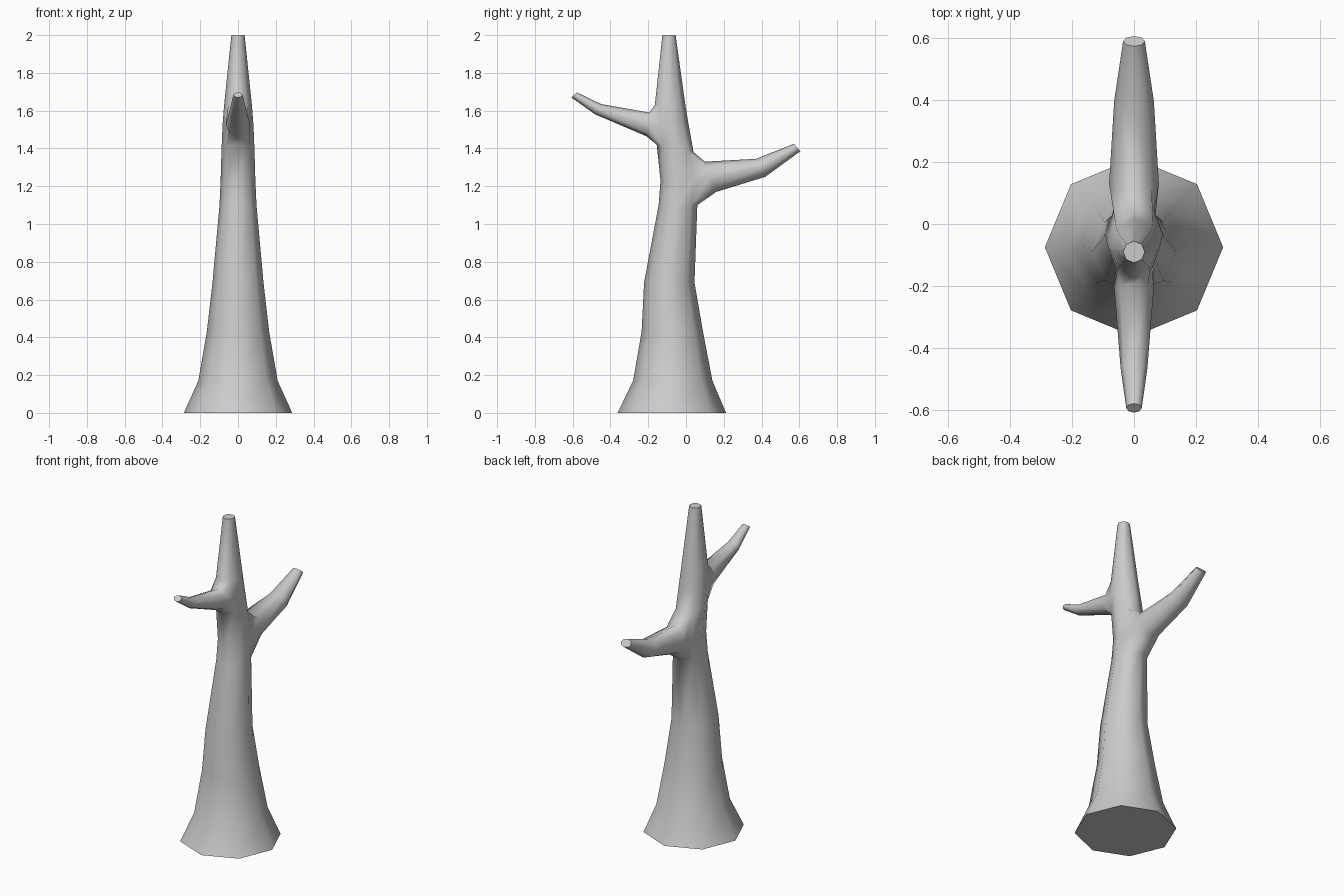
import bpy
import bmesh
from math import cos, sin, pi, radians
from mathutils import Vector

cube = bpy.data.objects.get("Cube")
if cube:
    bpy.data.objects.remove(cube, do_unlink=True)

SIDES = 8
bm = bmesh.new()


def ring(y0, z0, y1, z1, half_width):
    """Eight-sided loop spanning two profile points, with a half width along x."""
    a, b = Vector((0, y0, z0)), Vector((0, y1, z1))
    mid, half = (a + b) / 2, (b - a) / 2
    side = Vector((half_width, 0, 0))
    angles = [2 * pi * k / SIDES for k in range(SIDES)]
    return [bm.verts.new(mid + side * cos(t) + half * sin(t)) for t in angles]


def bridge(low, high, skip=()):
    for k in range(SIDES):
        if k not in skip:
            n = (k + 1) % SIDES
            bm.faces.new((low[k], low[n], high[n], high[k]))


# Trunk loops: front y, z, back y, z, half width
trunk = [ring(*r) for r in (
    (-.362, 0, .212, 0, .287),
    (-.28, .17, .14, .17, .21),
    (-.235, .43, .09, .43, .165),
    (-.222, .69, .045, .69, .135),
    (-.145, 1.1, .06, 1.1, .098),
    (-.135, 1.23, .07, 1.23, .092),
    (-.155, 1.42, .04, 1.38, .087),
    (-.17, 1.52, .015, 1.52, .082),
    (-.165, 1.63, -.002, 1.62, .074),
    (-.125, 2, -.055, 2, .035),
)]

# Trunk walls, leaving openings where the branches grow out
openings = {4: (1, 2), 5: (1, 2), 6: (5, 6), 7: (5, 6)}
for i in range(len(trunk) - 1):
    bridge(trunk[i], trunk[i + 1], openings.get(i, ()))
bm.faces.new(trunk[0])
bm.faces.new(trunk[-1])


def branch(row, cols, sections):
    """Grow a branch out of the opening that starts at a trunk loop."""
    low, mid, high = trunk[row:row + 3]
    a, b, c = cols
    loop = [mid[a], high[a], high[b], high[c], mid[c], low[c], low[b], low[a]]
    for section in sections:
        new = ring(*section)
        bridge(loop, new)
        loop = new
    bm.faces.new(loop)


# Lower back branch and upper front branch: bottom y, z, top y, z, half width
branch(4, (1, 2, 3), (
    (.16, 1.17, .1, 1.33, .08),
    (.42, 1.25, .37, 1.345, .064),
    (.605, 1.385, .572, 1.425, .035),
))
branch(6, (7, 6, 5), (
    (-.21, 1.465, -.195, 1.59, .064),
    (-.48, 1.58, -.45, 1.635, .043),
    (-.607, 1.67, -.578, 1.697, .025),
))

bmesh.ops.recalc_face_normals(bm, faces=bm.faces)
mesh = bpy.data.meshes.new("tree_trunk")
bm.to_mesh(mesh)
bm.free()
tree = bpy.data.objects.new("tree_trunk", mesh)
bpy.context.collection.objects.link(tree)

# Plain grey bark
bark = bpy.data.materials.new("grey_bark")
bark.use_nodes = True
color = (.6, .6, .6, 1)
bark.diffuse_color = color
bark.node_tree.nodes["Principled BSDF"].inputs["Base Color"].default_value = color
mesh.materials.append(bark)

# Smooth sides with crisp cut ends
bpy.ops.object.select_all(action='DESELECT')
tree.select_set(True)
bpy.context.view_layer.objects.active = tree
bpy.ops.object.shade_smooth_by_angle(angle=radians(60))
